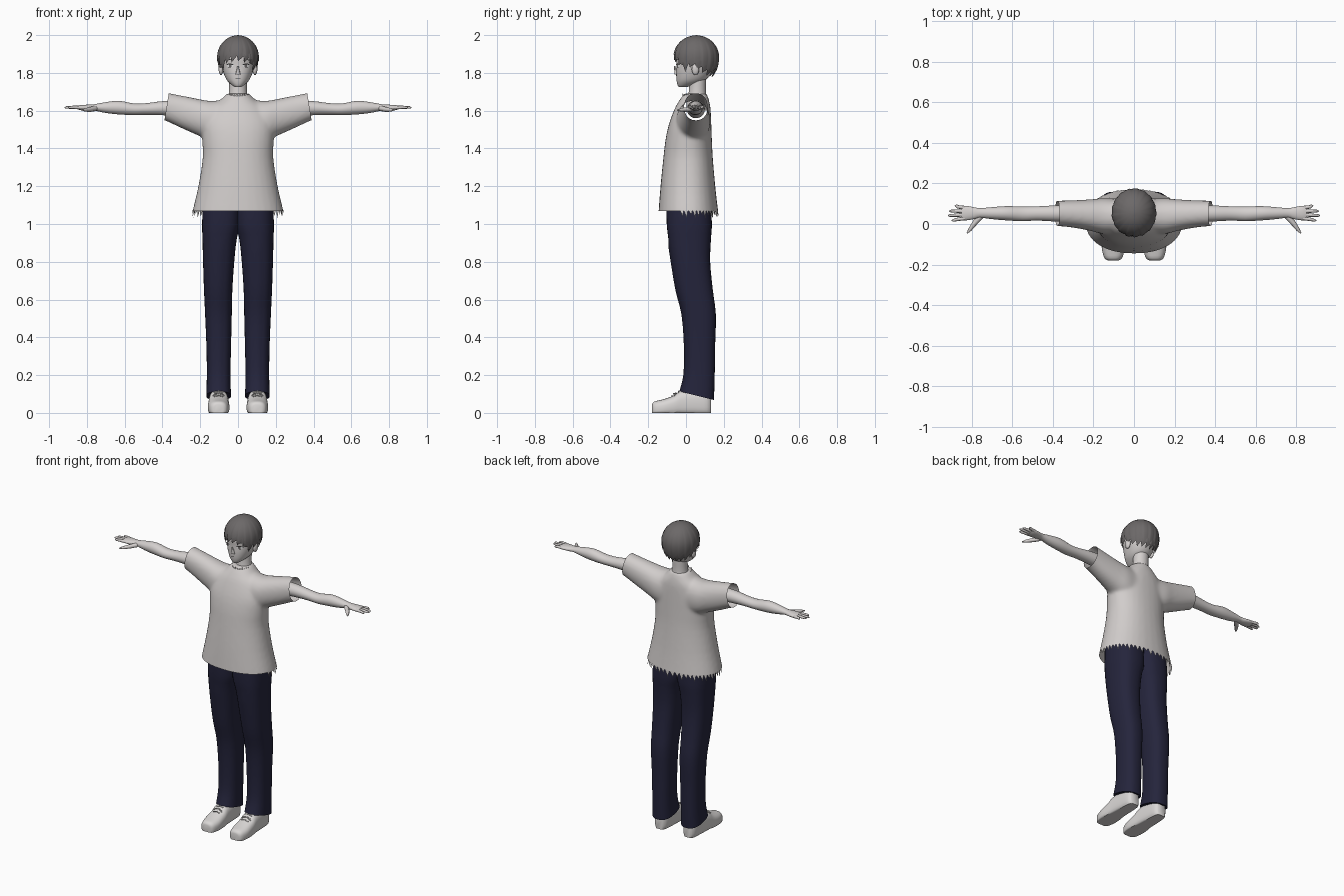
import bpy, bmesh, math
from mathutils import Vector

if bpy.data.objects.get("Cube"):
    bpy.data.objects.remove(bpy.data.objects["Cube"], do_unlink=True)


def material(name, r, g, b):
    m = bpy.data.materials.new(name)
    m.use_nodes = True
    m.diffuse_color = (r, g, b, 1)
    node = next(n for n in m.node_tree.nodes if n.type == 'BSDF_PRINCIPLED')
    node.inputs["Base Color"].default_value = (r, g, b, 1)
    node.inputs["Roughness"].default_value = 0.8
    return m


SHIRT = material("shirt_grey", 0.64, 0.61, 0.60)
SKIN = material("pale_skin", 0.66, 0.63, 0.62)
HAIR = material("hair_grey", 0.15, 0.14, 0.14)
NAVY = material("navy_cloth", 0.018, 0.018, 0.045)
SHOE = material("shoe_white", 0.7, 0.68, 0.67)
DARK = material("dark_line", 0.03, 0.03, 0.03)
WHITE = material("eye_white", 0.8, 0.8, 0.8)


def smooth(ob, angle=50):
    bpy.ops.object.select_all(action='DESELECT')
    ob.select_set(True)
    bpy.context.view_layer.objects.active = ob
    bpy.ops.object.shade_smooth_by_angle(angle=math.radians(angle))


def finish(name, bm, mat, mirror=False, angle=50):
    bmesh.ops.recalc_face_normals(bm, faces=bm.faces)
    me = bpy.data.meshes.new(name)
    bm.to_mesh(me)
    bm.free()
    ob = bpy.data.objects.new(name, me)
    bpy.context.collection.objects.link(ob)
    me.materials.append(mat)
    smooth(ob, angle)
    if mirror:
        ob.modifiers.new("mirror", 'MIRROR').use_mirror_merge = False
    return ob


def oval(a, r, p):
    """Point on a rounded outline inside the ranges r = (u0, u1, v0, v1)."""
    c, s = math.cos(a), math.sin(a)
    u = math.copysign(abs(c) ** (2 / p), c)
    v = math.copysign(abs(s) ** (2 / p), s)
    return ((r[0] + r[1] + u * (r[1] - r[0])) / 2, (r[2] + r[3] + v * (r[3] - r[2])) / 2)


def refine(rings, k=3):
    """Smooth in-between rings."""
    out = []
    for i in range(len(rings) - 1):
        q = [Vector(rings[max(0, min(len(rings) - 1, i + j))]) for j in (-1, 0, 1, 2)]
        for s in range(k):
            t = s / k
            out.append(q[1] + (q[2] - q[0]) * (t / 2)
                       + (q[0] * 2 - q[1] * 5 + q[2] * 4 - q[3]) * (t * t / 2)
                       + (q[1] * 3 - q[0] - q[2] * 3 + q[3]) * (t ** 3 / 2))
    return out + [Vector(rings[-1])]


def loft(name, rings, mat, axis='z', p=2.2, n=32, mirror=False, warp=None):
    """Rings are (position along axis, u0, u1, v0, v1)."""
    bm = bmesh.new()
    loops = []
    for r in refine(rings):
        loop = []
        for i in range(n):
            u, v = oval(math.tau * i / n, r[1:], p)
            co = {'z': (u, v, r[0]), 'x': (r[0], u, v), 'y': (u, r[0], v)}[axis]
            loop.append(bm.verts.new(warp(*co) if warp else co))
        loops.append(loop)
    for a, b in zip(loops, loops[1:]):
        for i in range(n):
            bm.faces.new((a[i], a[(i + 1) % n], b[(i + 1) % n], b[i]))
    bm.faces.new(loops[0])
    bm.faces.new(loops[-1])
    return finish(name, bm, mat, mirror)


def tube(name, points, radii, mat, mirror=True):
    cu = bpy.data.curves.new(name, 'CURVE')
    cu.dimensions = '3D'
    cu.bevel_depth = 1
    cu.bevel_resolution = 2
    cu.use_fill_caps = True
    sp = cu.splines.new('POLY')
    sp.points.add(len(points) - 1)
    for pt, co, r in zip(sp.points, points, radii):
        pt.co = (*co, 1)
        pt.radius = r
    cu.materials.append(mat)
    ob = bpy.data.objects.new(name, cu)
    bpy.context.collection.objects.link(ob)
    bpy.ops.object.select_all(action='DESELECT')
    ob.select_set(True)
    bpy.context.view_layer.objects.active = ob
    bpy.ops.object.convert(target='MESH')
    smooth(ob, 60)
    if mirror:
        ob.modifiers.new("mirror", 'MIRROR').use_mirror_merge = False


# Shirt: torso and sleeves fused, then trimmed open at hem and cuffs
HEM = (-0.24, 0.24, -0.145, 0.17)
shirt = loft("shirt", [(1.0, -.25, .25, -.15, .18), (1.07, *HEM), (1.2, -.21, .21, -.135, .155),
                       (1.35, -.187, .187, -.12, .142), (1.45, -.19, .19, -.108, .137),
                       (1.53, -.19, .19, -.09, .134), (1.61, -.15, .15, -.06, .13),
                       (1.655, -.095, .095, -.035, .122), (1.69, -.06, .06, -.01, .11)], SHIRT)
half = [(.08, -.05, .125, 1.42, 1.655), (.15, -.05, .128, 1.44, 1.652), (.21, -.035, .122, 1.468, 1.662),
        (.3, -.018, .117, 1.508, 1.68), (.38, -.01, .115, 1.545, 1.695), (.43, -.01, .115, 1.56, 1.70)]
yoke = loft("yoke", [(-r[0], *r[1:]) for r in reversed(half)] + half, SHIRT, 'x')
bpy.ops.object.select_all(action='DESELECT')
yoke.select_set(True)
shirt.select_set(True)
bpy.context.view_layer.objects.active = shirt
bpy.ops.object.join()
mod = shirt.modifiers.new("fuse", 'REMESH')
mod.mode = 'VOXEL'
mod.voxel_size = 0.01
mod = shirt.modifiers.new("relax", 'SMOOTH')
mod.iterations = 8
for m in ("fuse", "relax"):
    bpy.ops.object.modifier_apply(modifier=m)
bm = bmesh.new()
bm.from_mesh(shirt.data)
for co, no in (((0, 0, 1.07), (0, 0, -1)), ((.378, 0, 1.62), (1, 0, .16)), ((-.378, 0, 1.62), (-1, 0, .16))):
    bmesh.ops.bisect_plane(bm, geom=bm.verts[:] + bm.edges[:] + bm.faces[:],
                           plane_co=co, plane_no=no, clear_outer=True)
bm.to_mesh(shirt.data)
bm.free()
smooth(shirt, 60)


def teeth(name, ring, z, drop, count, start, end, flare):
    """Torn edge: a row of triangles following an outline."""
    bm = bmesh.new()
    step = (end - start) / count
    for i in range(count):
        a = start + i * step
        spots = ((a, z, 1), (a + step, z, 1), (a + step * .7, z - drop * (1 + .3 * math.sin(i * 2.3)), flare))
        pts = []
        for ang, h, f in spots:
            u, v = oval(ang, ring, 2.2)
            pts.append(bm.verts.new((u * f, v * f, h)))
        bm.faces.new(pts)
    finish(name, bm, SHIRT)


teeth("torn_hem", HEM, 1.074, .034, 30, -.25, math.pi + .25, 1.01)
teeth("torn_collar", (-.062, .062, -.018, .11), 1.675, -.015, 14, math.pi, math.tau, .95)

# Trousers: slanted cuffs and a pressed crease in front
def press(x, y, z):
    if z < .2:
        z -= (y - .06) * .25 * (1 - (z - .09) / .11)
    if abs(x - .105) < .006 and y < .05:
        y -= .006
    return x, y, z


loft("trouser_legs", [(.09, .037, .168, -.03, .148), (.2, .04, .165, -.008, .152), (.35, .037, .167, -.005, .154),
                      (.52, .033, .174, -.018, .158), (.65, .03, .18, -.05, .142), (.8, .02, .185, -.075, .128),
                      (.92, .007, .188, -.093, .132), (1.0, -.012, .19, -.102, .137), (1.13, -.012, .185, -.105, .13)],
     NAVY, p=2.5, mirror=True, warp=press)

# Shoes with flat soles and laces
loft("shoes", [(-.18, .078, .127, -.01, .045), (-.168, .059, .146, -.02, .06), (-.12, .046, .159, -.02, .072),
               (-.065, .047, .158, -.02, .092), (-.025, .05, .155, -.02, .118), (.05, .054, .151, -.02, .125),
               (.11, .06, .145, -.02, .12), (.132, .075, .13, -.01, .10)],
     SHOE, 'y', 2.6, mirror=True, warp=lambda x, y, z: (x, y, max(z, 0)))
for i in range(3):
    y, z = -.075 + i * .018, .092 + i * .011
    tube("shoelace", [(.078, y, z - .006), (.102, y, z + .001), (.127, y, z - .006)], [.003] * 3, SHOE)
for s in (-1, 1):
    tube("lace_bow", [(.102, -.05, .104), (.102 + s * .018, -.066, .103), (.102 + s * .03, -.06, .09)],
         [.003] * 3, SHOE)

# Arms, palms, fingers and thumbs
loft("arms", [(.2, .005, .1, 1.56, 1.655), (.38, .012, .092, 1.575, 1.652), (.48, .017, .087, 1.578, 1.64),
              (.55, .014, .086, 1.577, 1.638), (.63, .018, .088, 1.58, 1.652), (.7, .024, .083, 1.588, 1.645),
              (.76, .031, .078, 1.6, 1.634), (.79, .024, .083, 1.6, 1.632), (.83, .018, .09, 1.602, 1.63),
              (.852, .024, .085, 1.608, 1.626)], SKIN, 'x', 2, mirror=True)
for y0, y1, tip in ((.028, .018, .9), (.046, .042, .918), (.063, .064, .912), (.08, .09, .885)):
    tube("finger", [(.835, y0, 1.616), (.87, (y0 + y1) / 2, 1.618), (tip - .008, y1, 1.617), (tip, y1, 1.616)],
         [.0095, .0085, .0065, .002], SKIN)
tube("thumb", [(.755, .038, 1.612), (.785, .006, 1.606), (.81, -.028, 1.604), (.824, -.046, 1.603)],
     [.014, .013, .009, .003], SKIN)

# Neck and head
loft("neck", [(1.6, -.07, .07, 0, .115), (1.66, -.056, .056, .005, .112), (1.7, -.047, .047, .015, .106),
              (1.8, -.047, .047, .02, .108)], SKIN, p=2)
FACE = [(1.724, -.014, .014, -.036, .0), (1.735, -.032, .032, -.044, .04), (1.76, -.058, .058, -.05, .1),
        (1.8, -.077, .077, -.052, .135), (1.84, -.087, .087, -.05, .15), (1.89, -.09, .09, -.051, .152),
        (1.95, -.065, .065, -.025, .13)]
loft("head", FACE, SKIN, p=2.2)
bm = bmesh.new()
bmesh.ops.create_cone(bm, cap_ends=True, segments=8, radius1=.013, radius2=.003, depth=.045)
for v in bm.verts:
    v.co = Vector((v.co.x, v.co.y * .9 - .05 + (-.005 - v.co.z * .25), v.co.z + 1.815))
finish("nose", bm, SKIN, angle=80)
bm = bmesh.new()
bmesh.ops.create_uvsphere(bm, u_segments=14, v_segments=10, radius=1)
for v in bm.verts:
    v.co = Vector((.09 + v.co.x * .013, .05 + v.co.y * .02, 1.82 + v.co.z * .032))
finish("ears", bm, SKIN, mirror=True)


def face_y(x, z):
    for a, b in zip(FACE, FACE[1:]):
        if a[0] <= z <= b[0]:
            r = Vector(a).lerp(Vector(b), (z - a[0]) / (b[0] - a[0]))
            k = (1 - min(1, abs(x / r[2])) ** 2.2) ** (1 / 2.2)
            return (r[3] + r[4]) / 2 - k * (r[4] - r[3]) / 2
    return 0


def plate(name, cx, cz, w, h, mat, lift, bend=0, mirror=True):
    """Thin curved oval lying on the face."""
    bm = bmesh.new()
    cols = []
    for i in range(11):
        u = i / 5 - 1
        t = math.sqrt(max(.02, 1 - u * u)) * h
        x, z = cx + u * w, cz - bend * u * u
        cols.append([bm.verts.new((x, face_y(x, z + s * t) - lift, z + s * t)) for s in (-1, 1)])
    for a, b in zip(cols, cols[1:]):
        bm.faces.new((a[0], b[0], b[1], a[1]))
    finish(name, bm, mat, mirror)


# Painted face details
plate("eye_whites", .042, 1.838, .018, .009, WHITE, .003)
plate("irises", .041, 1.838, .007, .009, HAIR, .0045)
plate("lashes", .043, 1.847, .021, .003, DARK, .006, .006)
plate("lower_lashes", .044, 1.829, .011, .001, DARK, .005, -.003)
plate("brows", .045, 1.87, .02, .0025, DARK, .004, .004)
plate("mouth", 0, 1.772, .017, .0015, DARK, .003, -.001, mirror=False)

# Hair: two layers of pointed locks around the skull
EDGE = [(0, 1.862), (.2, 1.85), (.31, 1.80), (.41, 1.83), (.52, 1.815), (.7, 1.785), (1.01, 1.772)]


def hair_layer(name, size, raise_by, locks, phase):
    bm = bmesh.new()
    cols, rows, cz = locks * 6, 14, 1.883
    grid = []
    for c in range(cols):
        a = math.tau * c / cols - math.pi
        d = abs(a) / math.pi
        (d0, z0), (d1, z1) = next((p, q) for p, q in zip(EDGE, EDGE[1:]) if p[0] <= d <= q[0])
        saw = ((c + phase) % 6) / 6
        low = z0 + (z1 - z0) * (d - d0) / (d1 - d0) + raise_by + .035 * saw
        end = math.acos((low - cz) / (.115 if low > cz else .15))
        col = []
        for r in range(1, rows + 1):
            f = r / rows * end
            k = math.sin(f) * size * (1 + .035 * (.5 - saw) * r / rows)
            h = math.cos(f) * (.116 if f < math.pi / 2 else .15)
            col.append(bm.verts.new((math.sin(a) * .107 * k, .055 - math.cos(a) * .117 * k, cz + h)))
        grid.append(col)
    top = bm.verts.new((0, .055, cz + .117))
    for a, b in zip(grid, grid[1:] + grid[:1]):
        bm.faces.new((top, a[0], b[0]))
        for r in range(rows - 1):
            bm.faces.new((a[r], a[r + 1], b[r + 1], b[r]))
    finish(name, bm, HAIR, angle=35)


hair_layer("hair_under", 1.0, 0, 20, 0)
hair_layer("hair_over", 1.025, .03, 17, 3)
